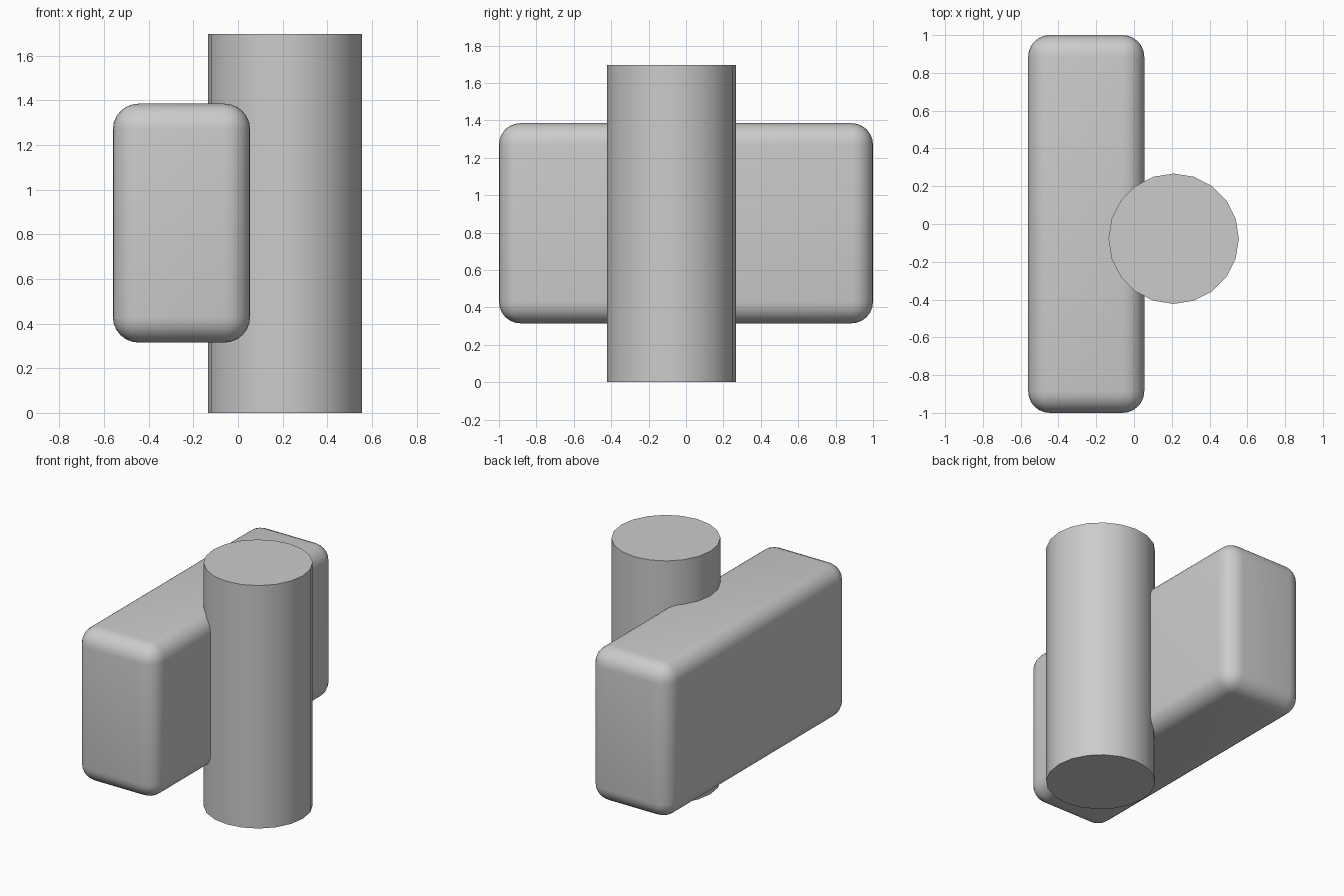
import bpy

if "Cube" in bpy.data.objects:
    bpy.data.objects.remove(bpy.data.objects["Cube"])

# Rounded slab, bevelled on every edge
bpy.ops.mesh.primitive_cube_add(size=1, location=(-0.253, 0, 0.85))
slab = bpy.context.object
slab.name = "rounded_slab"
slab.scale = (0.615, 2.0, 1.07)
bpy.ops.object.transform_apply(location=False, rotation=False, scale=True)
bevel = slab.modifiers.new("rounded_edges", "BEVEL")
bevel.width = 0.115
bevel.segments = 6
bevel.limit_method = 'NONE'
bpy.ops.object.modifier_apply(modifier=bevel.name)
bpy.ops.object.shade_smooth_by_angle()

# Upright post, running through the slab's side
bpy.ops.mesh.primitive_cylinder_add(vertices=20, radius=0.345, depth=1.696,
                                    location=(0.21, -0.078, 0.848))
post = bpy.context.object
post.name = "upright_post"
bpy.ops.object.shade_smooth_by_angle()
